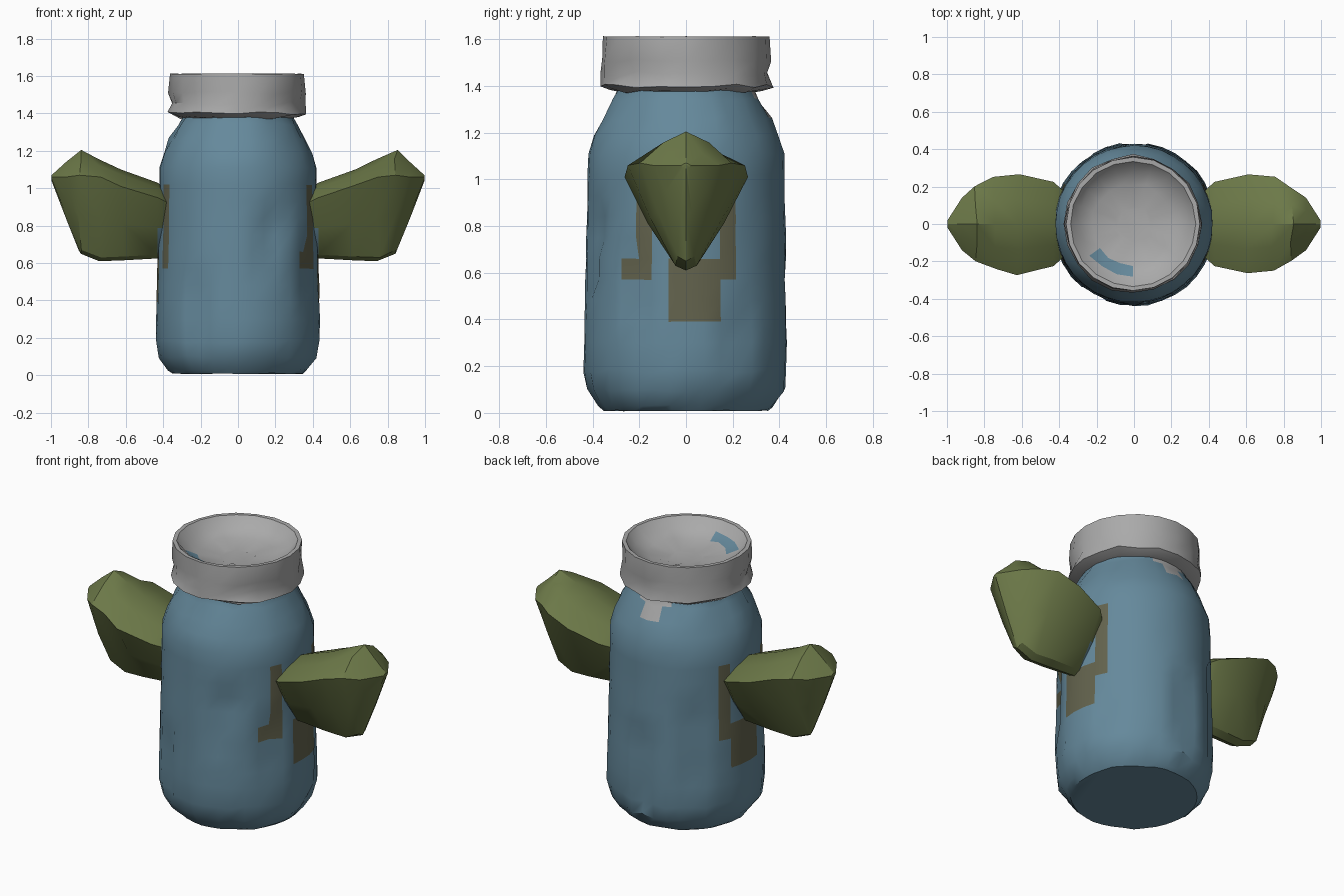
import bpy, bmesh, math, random
from mathutils import Vector

random.seed(4)
cube = bpy.data.objects.get("Cube")
if cube:
    bpy.data.objects.remove(cube, do_unlink=True)


def material(name, rgb):
    m = bpy.data.materials.new(name)
    m.use_nodes = True
    m.diffuse_color = (*rgb, 1)
    bsdf = m.node_tree.nodes["Principled BSDF"]
    bsdf.inputs["Base Color"].default_value = (*rgb, 1)
    bsdf.inputs["Roughness"].default_value = 0.8
    return m


blue = material("dusty blue", (0.13, 0.25, 0.33))
olive = material("olive green", (0.15, 0.19, 0.065))
moss = material("muted moss", (0.125, 0.125, 0.075))
grey = material("lid grey", (0.40, 0.40, 0.40))


def loft(name, rings, mats, paint=None, angle=35):
    """Bridge closed rings of points, cap both ends, paint faces by rule."""
    bm = bmesh.new()
    loops = [[bm.verts.new(p) for p in ring] for ring in rings]
    n = len(loops[0])
    for a, b in zip(loops, loops[1:]):
        for i in range(n):
            j = (i + 1) % n
            bm.faces.new((a[i], a[j], b[j], b[i]))
    bm.faces.new(loops[0][::-1])
    bm.faces.new(loops[-1])
    bmesh.ops.recalc_face_normals(bm, faces=bm.faces)
    if paint:
        for f in bm.faces:
            f.material_index = paint(f.calc_center_median())
    mesh = bpy.data.meshes.new(name)
    bm.to_mesh(mesh)
    bm.free()
    for m in mats:
        mesh.materials.append(m)
    ob = bpy.data.objects.new(name, mesh)
    bpy.context.collection.objects.link(ob)
    bpy.ops.object.select_all(action='DESELECT')
    ob.select_set(True)
    bpy.context.view_layer.objects.active = ob
    bpy.ops.object.shade_smooth_by_angle(angle=math.radians(angle))
    return ob


def turned(profile, sides, cx=0.0):
    """Rings of a turned shape; each profile point is radius, height, crumple."""
    rings = []
    for r, z, c in profile:
        ring = []
        for i in range(sides):
            a = math.tau * i / sides
            rr = r + random.uniform(-c, c * 0.4)
            ring.append(Vector((cx + rr * math.cos(a), rr * math.sin(a),
                                z + random.uniform(-c, c) * 0.7)))
        rings.append(ring)
    return rings


# Jar body: shoulder, straight wall and crumpled foot
jar = [(0.35, 0.01, 0.005), (0.375, 0.03, 0.01), (0.42, 0.10, 0.015), (0.438, 0.18, 0.012)]
jar += [(0.438 - 0.018 * k / 9, 0.30 + 0.09 * k, 0.003) for k in range(10)]
jar += [(0.395, 1.19, 0.008), (0.365, 1.26, 0.015), (0.32, 1.34, 0.012), (0.29, 1.39, 0), (0.29, 1.43, 0)]
jar_rings = turned(jar, 36)

# Long shallow dents in the wall: azimuth column, first ring, last ring
for col, lo, hi in ((24, 3, 7), (29, 7, 11), (30, 9, 11), (9, 3, 8), (13, 4, 10), (3, 4, 6), (33, 5, 9)):
    for ring in jar_rings[lo:hi]:
        ring[col].xy *= 0.94


def jar_paint(c):
    side = abs(c.x) > 0.3
    if side and 0.55 < c.z < 1.03 and 0.14 < abs(c.y) < 0.24:
        return 1
    if side and 0.39 < c.z < 0.66 and -0.06 < c.y < 0.13:
        return 1
    if c.y > 0.27 and abs(c.x) < 0.08 and 1.27 < c.z < 1.39:
        return 2
    return 0


loft("jar_body", jar_rings, [blue, moss, grey], jar_paint)

# Lid: crumpled skirt, crisp rim and a sunken top
lid = [(0.26, 1.37, 0.0), (0.33, 1.38, 0.015), (0.37, 1.40, 0.012), (0.36, 1.45, 0.018),
       (0.365, 1.51, 0.012), (0.358, 1.612, 0.002), (0.335, 1.612, 0.002),
       (0.29, 1.56, 0.012), (0.22, 1.53, 0.015), (0.10, 1.51, 0.01)]


def lid_paint(c):
    return int(-0.23 < c.x < -0.04 and -0.29 < c.y < -0.15 and 1.5 < c.z < 1.56)


loft("lid", turned(lid, 20, -0.005), [grey, blue], lid_paint)

# Side lobes: keel-shaped sections of distance, half width, top, widest, bottom
sections = [(0.37, 0.17, 0.98, 0.92, 0.66), (0.43, 0.225, 1.03, 0.95, 0.625),
            (0.62, 0.27, 1.10, 1.01, 0.615), (0.75, 0.25, 1.155, 1.06, 0.61),
            (0.85, 0.20, 1.205, 1.07, 0.65), (0.92, 0.14, 1.14, 1.06, 0.84),
            (0.997, 0.02, 1.07, 1.06, 1.04)]


def lobe_ring(sign, x, w, top, wide, low):
    half = [(0.5 * w, wide + 0.65 * (top - wide)), (w, wide),
            (0.62 * w, 0.5 * (wide + low)), (0.18 * w, low + 0.02)]
    outline = [(0, top)] + half + [(0, low)] + [(-y, z) for y, z in reversed(half)]
    ring = []
    for y, z in outline:
        push = random.uniform(-0.018, 0.01) if 0.5 < x < 0.9 else 0
        ring.append(Vector((sign * (x + push), y * (1 + 2 * push), z)))
    return ring


for name, sign in (("left_lobe", 1), ("right_lobe", -1)):
    rings = [lobe_ring(sign, *s) for s in sections]
    loft(name, rings, [olive, blue],
         lambda c: int(abs(c.x) < 0.5 and c.z < 0.80 and abs(c.y) > 0.06), 30)
